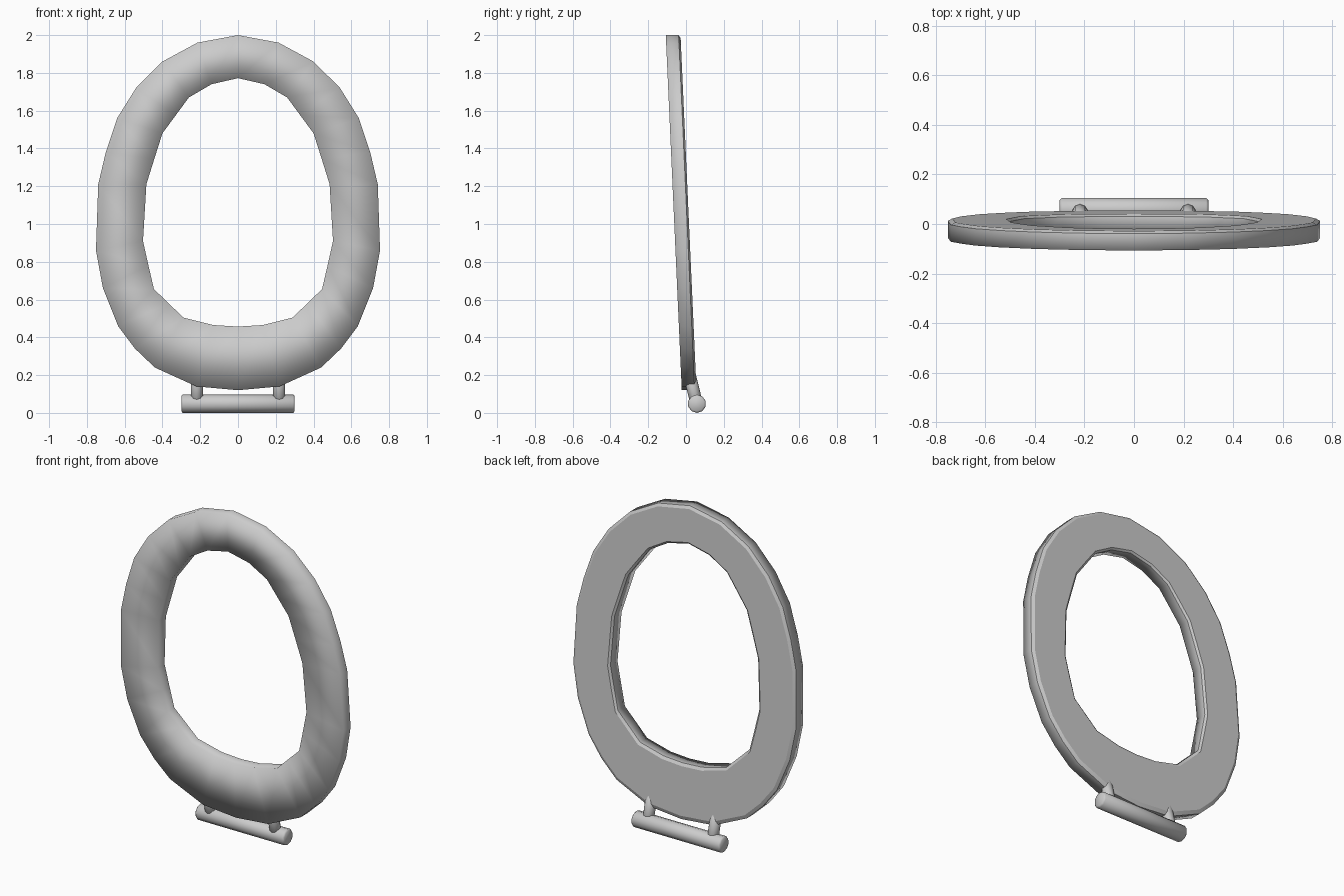
import bpy, bmesh
from mathutils import Vector

if "Cube" in bpy.data.objects:
    bpy.data.objects.remove(bpy.data.objects["Cube"])

# Right half of the seat, top to bottom: outer rim (x, z) and matching inner rim (x, z)
HALF = [
    (0, 2.0, 0, 1.772), (.215, 1.96, .14, 1.74), (.40, 1.86, .26, 1.67),
    (.54, 1.72, .33, 1.575), (.64, 1.56, .40, 1.48), (.70, 1.38, .443, 1.345),
    (.74, 1.21, .485, 1.21), (.752, .86, .503, .91), (.715, .66, .474, .78),
    (.635, .46, .445, .655), (.545, .34, .367, .58), (.44, .24, .29, .505),
    (.22, .14, .13, .465), (0, .12, 0, .457)]
SLOPE = 0.045

# Cross-section: (fraction from outer to inner rim, depth behind the front face)
SECTION = [(0, 0), (0, .068), (.07, .078), (.95, .078), (1, .068), (1, 0)]
SHARP = {1, 2, 3, 4}     # section corners that stay crisp


def front_y(z):
    return -0.107 + (2 - z) * SLOPE


def add_object(name, bm):
    bmesh.ops.recalc_face_normals(bm, faces=bm.faces)
    mesh = bpy.data.meshes.new(name)
    bm.to_mesh(mesh)
    bm.free()
    obj = bpy.data.objects.new(name, mesh)
    bpy.context.collection.objects.link(obj)
    return obj


# Seat ring: sweep the section around the outline
def build_seat():
    outline = HALF + [(-a, b, -c, d) for a, b, c, d in HALF[-2:0:-1]]
    bm = bmesh.new()
    rings = []
    for ox, oz, ix, iz in outline:
        ring = []
        for t, depth in SECTION:
            x, z = ox + (ix - ox) * t, oz + (iz - oz) * t
            ring.append(bm.verts.new((x, front_y(z) + depth, z)))
        rings.append(ring)
    n, m = len(rings), len(SECTION)
    for i in range(n):
        a, b = rings[i], rings[(i + 1) % n]
        for j in range(m):
            k = (j + 1) % m
            bm.faces.new((a[j], a[k], b[k], b[j])).smooth = True
    for i in range(n):
        for j in SHARP:
            bm.edges.get((rings[i][j], rings[(i + 1) % n][j])).smooth = False
    return add_object("seat_ring", bm)


# Rod between two points with smooth sides and crisp, slightly bevelled ends
def rod(name, start, end, radius, sides, bevel):
    start, end = Vector(start), Vector(end)
    axis = end - start
    bpy.ops.mesh.primitive_cylinder_add(
        vertices=sides, radius=radius, depth=axis.length,
        location=(start + end) / 2,
        rotation=axis.to_track_quat('Z', 'Y').to_euler())
    obj = bpy.context.object
    obj.name = name
    bm = bmesh.new()
    bm.from_mesh(obj.data)
    rims = [e for e in bm.edges if any(len(f.verts) > 4 for f in e.link_faces)]
    bmesh.ops.bevel(bm, geom=rims, offset=bevel, segments=1, affect='EDGES')
    bm.to_mesh(obj.data)
    bm.free()
    bpy.ops.object.shade_smooth_by_angle(angle=0.9)
    return obj


build_seat()

# Hinge bar and its two arms
rod("hinge_bar", (-.3, .058, .0485), (.3, .058, .0485), .0485, 10, .008)
for side, label in ((1, "right"), (-1, "left")):
    rod("hinge_arm_" + label, (side * .218, .056, .05),
        (side * .218, .018, .205), .033, 10, .008)
